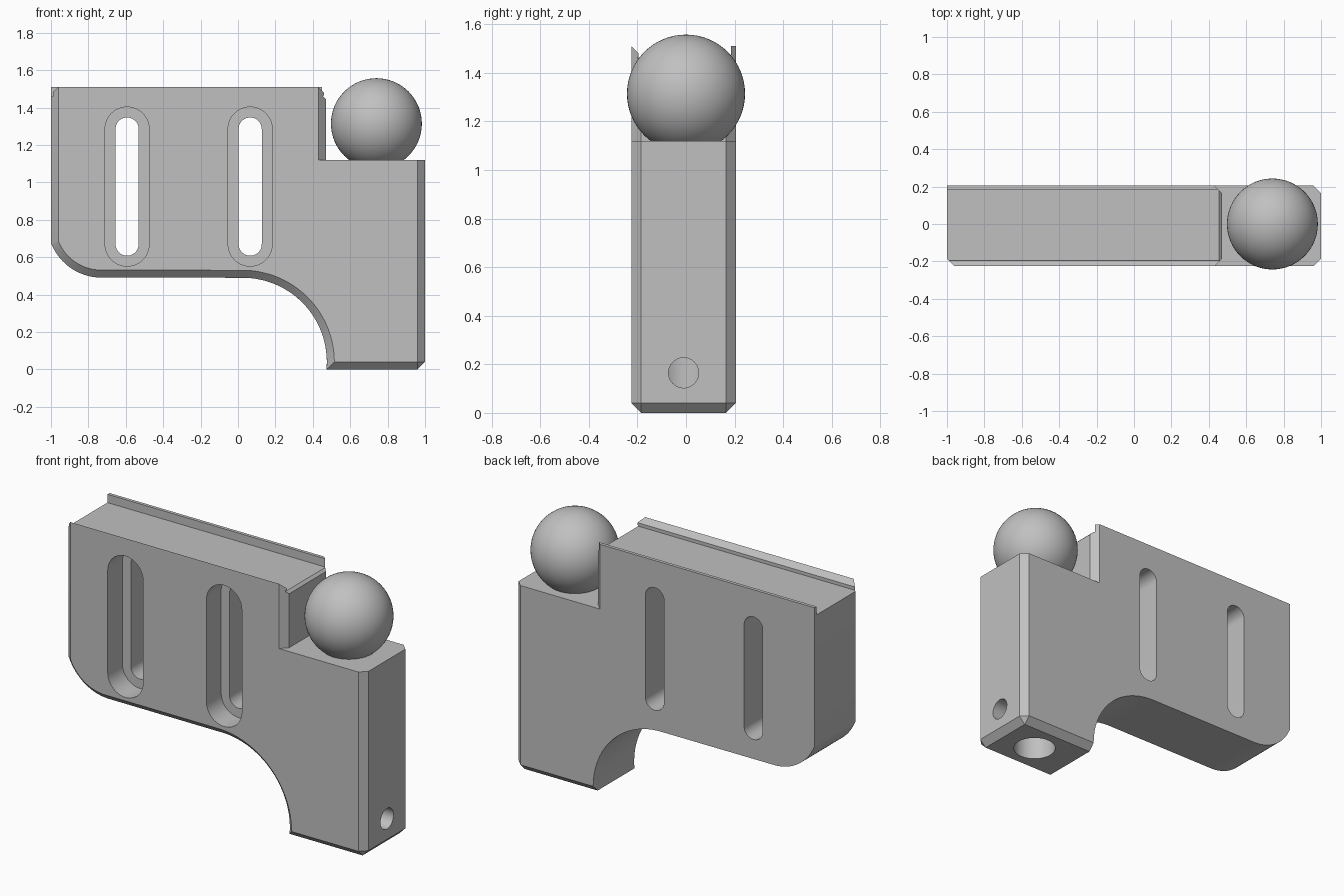
import bpy, bmesh, math

if "Cube" in bpy.data.objects:
    bpy.data.objects.remove(bpy.data.objects["Cube"])

grey = bpy.data.materials.new("light_grey")
grey.diffuse_color = (0.53, 0.53, 0.53, 1)
grey.use_nodes = True
grey.node_tree.nodes["Principled BSDF"].inputs["Base Color"].default_value = grey.diffuse_color


def loft(name, rings):
    """Join equal-length closed rings of 3D points and cap both ends."""
    bm = bmesh.new()
    loops = [[bm.verts.new(p) for p in ring] for ring in rings]
    n = len(loops[0])
    for a, b in zip(loops, loops[1:]):
        for i in range(n):
            j = (i + 1) % n
            bm.faces.new((a[i], a[j], b[j], b[i]))
    bm.faces.new(loops[0])
    bm.faces.new(loops[-1][::-1])
    bmesh.ops.remove_doubles(bm, verts=bm.verts, dist=1e-5)
    bmesh.ops.recalc_face_normals(bm, faces=bm.faces)
    mesh = bpy.data.meshes.new(name)
    bm.to_mesh(mesh)
    bm.free()
    mesh.materials.append(grey)
    obj = bpy.data.objects.new(name, mesh)
    bpy.context.collection.objects.link(obj)
    return obj


def arc(cx, cz, r, a0, a1, n=24):
    return [(cx + r * math.cos(math.radians(a0 + (a1 - a0) * i / n)),
             cz + r * math.sin(math.radians(a0 + (a1 - a0) * i / n))) for i in range(n + 1)]


def at_y(pts, y):
    return [(x, y, z) for x, z in pts]


def outline(left, curve, rest):
    """Side profile; each argument is the inset of that group of edges."""
    foot = 0.04 if curve or not rest else 0.0
    zb = rest
    lr = 0.289 - left
    a0 = 180 + math.degrees(math.asin((0.78 - 0.675) / 0.289))
    c = [(-1 + left, 1.51)] + arc(-0.73, 0.78, lr, a0, 270)
    c[1] = (-1 + left, c[1][1])
    end = math.degrees(math.asin((zb - 0.04) / (0.45 + curve)))
    c += arc(0.025, 0.04, 0.45 + curve, 90, end, 32)
    c += [(0.96, zb), (1 - rest, 0.04), (1 - rest, 1.12),
          (0.47 - rest, 1.12), (0.47 - rest, 1.51)]
    return c


# Main body: full profile with bevelled front and partly bevelled back
C = 0.04
body = loft("bracket_body", [
    at_y(outline(C, C, C), -0.225),
    at_y(outline(0, 0, 0), -0.185),
    at_y(outline(0, 0, 0), 0.165),
    at_y(outline(0, 0, C), 0.205)])


def cut(cutter):
    cutter.hide_render = True
    m = body.modifiers.new("cut", 'BOOLEAN')
    m.operation, m.solver, m.object = 'DIFFERENCE', 'EXACT', cutter
    bpy.context.view_layer.objects.active = body
    bpy.ops.object.modifier_apply(modifier=m.name)
    bpy.data.objects.remove(cutter)


# Top channel between the two lips, front lip sloping inward
channel = [(-0.195, 1.46), (0.185, 1.46), (0.185, 1.6), (-0.235, 1.6),
           (-0.235, 1.52), (-0.195, 1.48)]
cut(loft("channel_cutter", [[(x, y, z) for y, z in channel] for x in (-1.1, 0.6)]))

# Small bevel at the channel's open end
bevel = [(0.455, 1.46), (0.49, 1.425), (0.49, 1.47), (0.455, 1.465)]
cut(loft("bevel_cutter", [at_y(bevel, y) for y in (-0.3, 0.3)]))


# Recessed slots
def slot(x, r, y_end):
    zl, zh = 0.67, 1.285
    pts = arc(x, zh, r, 0, 180) + arc(x, zl, r, 180, 360)
    cut(loft("slot_cutter", [at_y(pts, y) for y in (-0.3, y_end)]))


for sx in (-0.593, 0.065):
    slot(sx, 0.118, -0.085)
    slot(sx, 0.062, 0.3)

# Foot holes: blind hole from below, cross hole from the right
ring = arc(0, 0, 1, 0, 360, 48)[:-1]
cut(loft("foot_hole_cutter", [[(0.74 + 0.12 * a, -0.01 + 0.12 * b, z) for a, b in ring]
                              for z in (-0.1, 0.45)]))
cut(loft("cross_hole_cutter", [[(x, -0.01 + 0.062 * a, 0.165 + 0.062 * b) for a, b in ring]
                               for x in (0.74, 1.1)]))

# Ball resting on the step
bpy.ops.mesh.primitive_uv_sphere_add(segments=64, ring_count=32, radius=0.243,
                                     location=(0.74, 0, 1.314))
ball = bpy.context.object
ball.name = "ball"
ball.data.materials.append(grey)

for o in (body, ball):
    bpy.ops.object.select_all(action='DESELECT')
    o.select_set(True)
    bpy.context.view_layer.objects.active = o
    bpy.ops.object.shade_smooth_by_angle(angle=math.radians(30))
